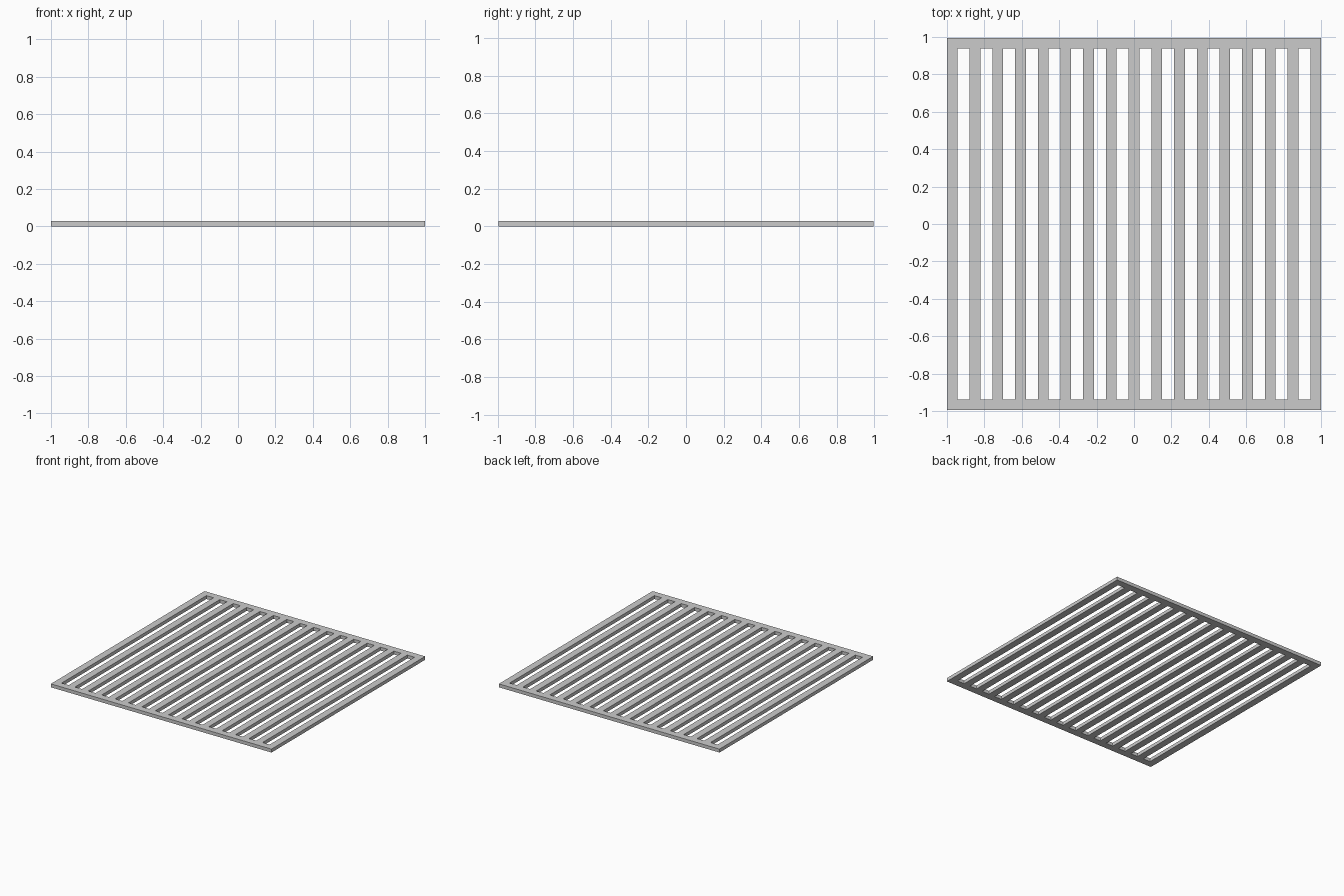
import bpy, bmesh

if "Cube" in bpy.data.objects:
    bpy.data.objects.remove(bpy.data.objects["Cube"])

HALF_X, HALF_Y, THICK = 1.0, 0.995, 0.028
SLOTS, BAR = 16, 0.057
PITCH = (2 * HALF_X - BAR) / SLOTS

# Grid lines: each bar contributes its left and right edge
xs = [-HALF_X + i * PITCH + e for i in range(SLOTS + 1) for e in (0, BAR)]
ys = [-HALF_Y, -HALF_Y + BAR, HALF_Y - BAR, HALF_Y]

# Flat grate outline: end rails and bars, with slots left open
bm = bmesh.new()
v = [[bm.verts.new((x, y, 0)) for y in ys] for x in xs]
for i in range(len(xs) - 1):
    for j in range(3):
        if j == 1 and i % 2 == 1:
            continue
        bm.faces.new((v[i][j], v[i + 1][j], v[i + 1][j + 1], v[i][j + 1]))

# Raise the outline into a solid plate
ext = bmesh.ops.extrude_face_region(bm, geom=bm.faces[:], use_keep_orig=True)
top = [g for g in ext["geom"] if isinstance(g, bmesh.types.BMVert)]
bmesh.ops.translate(bm, verts=top, vec=(0, 0, THICK))
bmesh.ops.recalc_face_normals(bm, faces=bm.faces[:])

mesh = bpy.data.meshes.new("slotted_grate")
bm.to_mesh(mesh)
bm.free()
grate = bpy.data.objects.new("slotted_grate", mesh)
bpy.context.collection.objects.link(grate)
